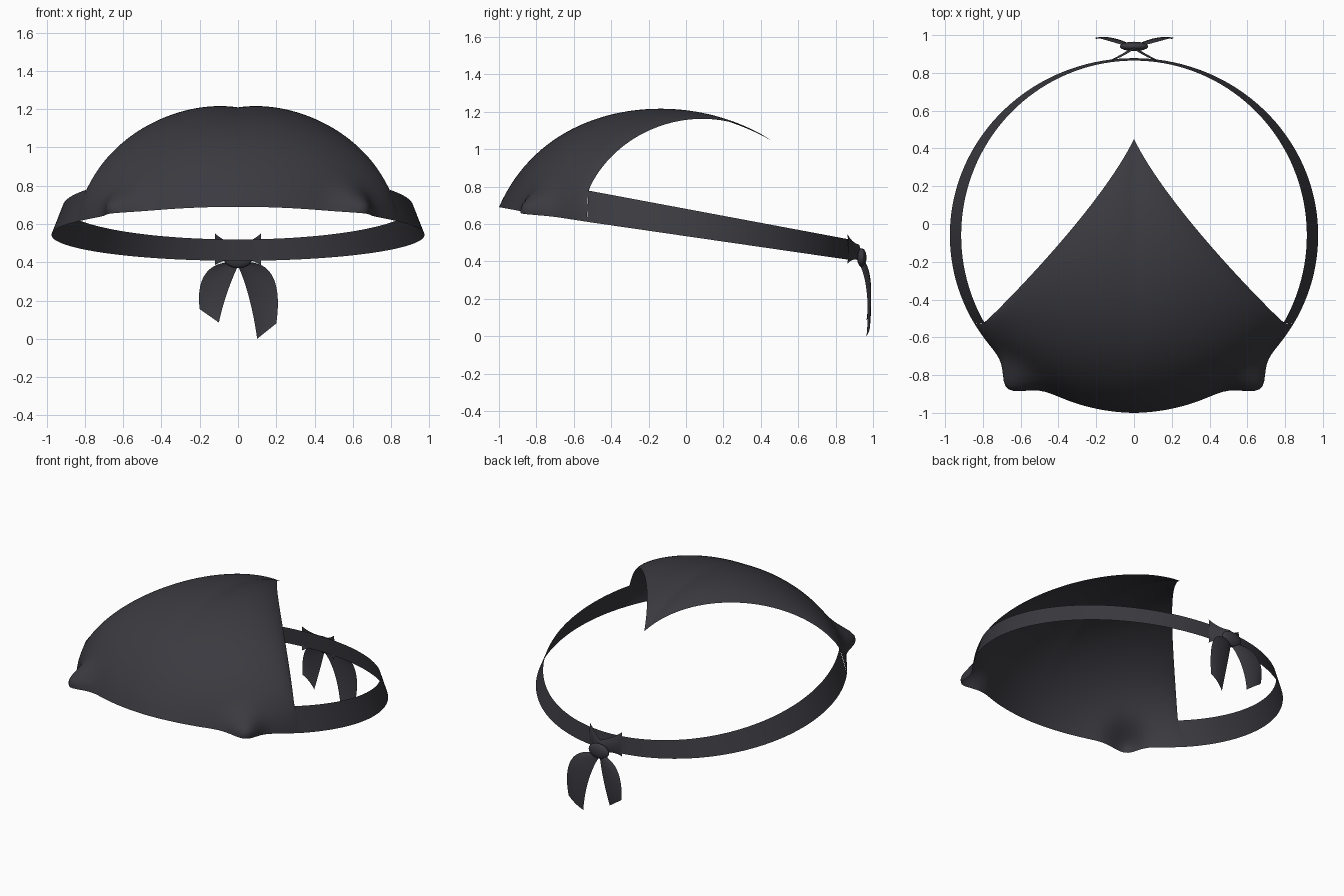
import bpy, math
from mathutils import Vector

cube = bpy.data.objects.get("Cube")
if cube:
    bpy.data.objects.remove(cube, do_unlink=True)

cloth = bpy.data.materials.new("charcoal_cloth")
cloth.use_nodes = True
COLOUR = (0.042, 0.042, 0.051, 1)
cloth.diffuse_color = COLOUR
shader = cloth.node_tree.nodes["Principled BSDF"]
shader.inputs["Base Color"].default_value = COLOUR
shader.inputs["Roughness"].default_value = 0.8


def sheet(name, surface, nu, nv, mirror=False):
    """Smooth grid of surface(u, v), with u and v from 0 to 1."""
    verts = [surface(i / nu, j / nv) for j in range(nv + 1) for i in range(nu + 1)]
    w = nu + 1
    faces = [(j * w + i, j * w + i + 1, (j + 1) * w + i + 1, (j + 1) * w + i)
             for j in range(nv) for i in range(nu)]
    mesh = bpy.data.meshes.new(name)
    mesh.from_pydata(verts, [], faces)
    mesh.materials.append(cloth)
    mesh.polygons.foreach_set("use_smooth", [True] * len(faces))
    obj = bpy.data.objects.new(name, mesh)
    bpy.context.collection.objects.link(obj)
    if mirror:
        mod = obj.modifiers.new("mirror", "MIRROR")
        mod.use_clip = True
    return obj


def bezier(points, t):
    pts = [Vector(p) for p in points]
    while len(pts) > 1:
        pts = [a.lerp(b, t) for a, b in zip(pts, pts[1:])]
    return pts[0]


def patch(columns):
    """Bezier patch: each column runs along v, columns follow u."""
    return lambda u, v: bezier([bezier(c, v) for c in columns], u)


# Head cover: half of a dome from the front rim to the pointed back edge
dome = patch([
    [(0, -1, .69), (0, -.75, 1.26), (0, -.05, 1.33), (0, .45, 1.05)],
    [(.348, -.995, .69), (.4, -.76, 1.24), (.28, -.15, 1.31), (.16, .12, 1.28)],
    [(.67, -.817, .655), (.72, -.75, .9), (.72, -.55, 1.1), (.62, -.36, 1.14)],
    [(.844, -.529, .612), (.83, -.528, .67), (.81, -.527, .73), (.792, -.523, .779)],
])
FOLD = Vector((.61, -.81, .69))


def cover(u, v):
    # Bulging fold of cloth at each front corner
    p = dome(u, v)
    bulge = math.exp(-((p - FOLD).length / .1) ** 2)
    return p + Vector((.075, -.085, 0)) * bulge


sheet("head_cover", cover, 40, 40, mirror=True)


# Headband: tapered, tilted strip round the sides and back
def band(u, v):
    a = math.radians(-30 + 240 * u)
    rx, ry = .975 - .06 * v, .938 - .013 * v
    x, y = rx * math.cos(a), -.06 + ry * math.sin(a)
    low, high = .535 - .145 * y, .681 - .187 * y
    return Vector((x, y, low + (high - low) * v))


sheet("headband", band, 96, 4)

# Flared band ends gathered into the knot
sheet("gathered_end", patch([
    [(.12, .862, .385), (.125, .875, .46), (.12, .862, .55)],
    [(.06, .89, .425), (.06, .915, .46), (.06, .885, .5)],
    [(0, .935, .4), (0, .945, .44), (0, .925, .49)],
]), 10, 8, mirror=True)

# Knot
bpy.ops.mesh.primitive_uv_sphere_add(segments=24, ring_count=12, location=(0, .94, .42))
knot = bpy.context.object
knot.name = "knot"
knot.scale = (.075, .025, .05)
knot.data.materials.append(cloth)
bpy.ops.object.shade_smooth()


# Two hanging tails, the left one longer
def tail(name, outer, inner):
    depth = (.98, .995, .985, .945)
    out = [(x, y, z) for (x, z), y in zip(outer, depth)]
    inn = [(x, y - .015, z) for (x, z), y in zip(inner, depth)]
    mid = [((a[0] + b[0]) / 2, a[1] + .012, (a[2] + b[2]) / 2) for a, b in zip(out, inn)]
    columns = [out, mid, inn]
    if outer[0][0] < 0:
        columns.reverse()
    sheet(name, patch(columns), 8, 20)


tail("left_tail", [(.2, .08), (.225, .25), (.2, .4), (.05, .4)],
     [(.1, 0), (.08, .15), (.04, .3), (0, .38)])
tail("right_tail", [(-.2, .155), (-.215, .27), (-.19, .39), (-.05, .4)],
     [(-.1, .085), (-.08, .18), (-.04, .3), (0, .38)])
